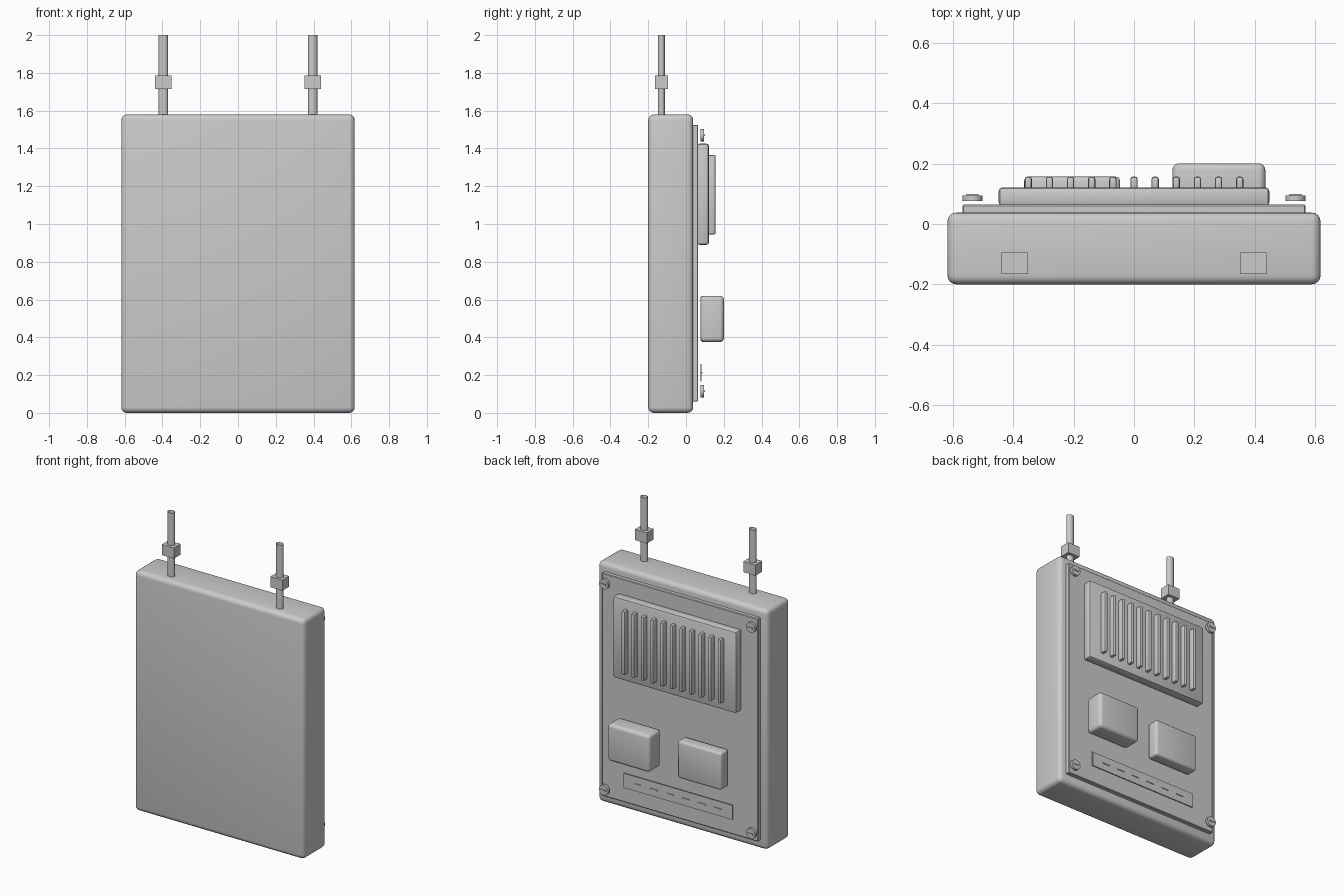
import bpy, math

if "Cube" in bpy.data.objects:
    bpy.data.objects.remove(bpy.data.objects["Cube"])


def smooth(obj):
    bpy.ops.object.select_all(action='DESELECT')
    obj.select_set(True)
    bpy.context.view_layer.objects.active = obj
    bpy.ops.object.shade_smooth_by_angle(angle=math.radians(35))


def box(name, x, y, z, bevel=0.0, segments=3):
    """Box from (min, max) ranges, with optional rounded edges."""
    ranges = (x, y, z)
    bpy.ops.mesh.primitive_cube_add(size=1, location=[(a + b) / 2 for a, b in ranges])
    obj = bpy.context.object
    obj.name = name
    obj.scale = [b - a for a, b in ranges]
    bpy.ops.object.transform_apply(location=False, rotation=False, scale=True)
    if bevel:
        mod = obj.modifiers.new("rounded_edges", 'BEVEL')
        mod.width, mod.segments = bevel, segments
        bpy.ops.object.modifier_apply(modifier=mod.name)
        smooth(obj)
    return obj


def around(c, half):
    return (c - half, c + half)


# Case and back plate
box("case", (-0.618, 0.618), (-0.2, 0.038), (0, 1.58), 0.03, 4)
box("back_plate", (-0.568, 0.568), (0.03, 0.064), (0.06, 1.525), 0.004, 1)

# Speaker grille: raised frame with vertical slats
box("grille_frame", (-0.448, 0.448), (0.06, 0.121), (0.89, 1.425), 0.012, 2)
for i in range(11):
    box(f"grille_slat_{i + 1}", around(-0.35 + 0.07 * i, 0.012), (0.11, 0.157),
        (0.945, 1.365), 0.008, 2)

# Two push buttons, one pressed in
box("button_raised", (0.127, 0.435), (0.076, 0.201), (0.375, 0.62), 0.022, 4)
box("button_pressed", (-0.364, -0.046), (0.076, 0.157), (0.375, 0.62), 0.015, 3)

# Label strip with a row of dashes
box("label_strip", (-0.395, 0.395), (0.077, 0.083), (0.165, 0.26))
for i in range(6):
    box(f"label_dash_{i + 1}", around(-0.29 + 0.116 * i, 0.026), (0.082, 0.088),
        around(0.212, 0.003))

# Corner screws with slots
for sx in (-1, 1):
    for z in (0.115, 1.47):
        bpy.ops.mesh.primitive_cylinder_add(vertices=24, radius=0.033, depth=0.018,
                                            location=(sx * 0.535, 0.085, z),
                                            rotation=(math.pi / 2, 0, 0))
        screw = bpy.context.object
        screw.name = "screw_head"
        smooth(screw)
        box("screw_slot", around(sx * 0.535, 0.02), (0.095, 0.1), around(z, 0.004))

# Open flattened tubes on top, each with a clamp block
for sx in (-1, 1):
    bpy.ops.mesh.primitive_cylinder_add(vertices=24, radius=1, depth=0.45,
                                        end_fill_type='NOTHING',
                                        location=(sx * 0.395, -0.13, 1.775))
    tube = bpy.context.object
    tube.name = "strap_tube"
    tube.scale = (0.025, 0.019, 1)
    bpy.ops.object.transform_apply(location=False, rotation=False, scale=True)
    smooth(tube)
    box("strap_clamp", around(sx * 0.395, 0.044), around(-0.13, 0.035), (1.715, 1.785))
